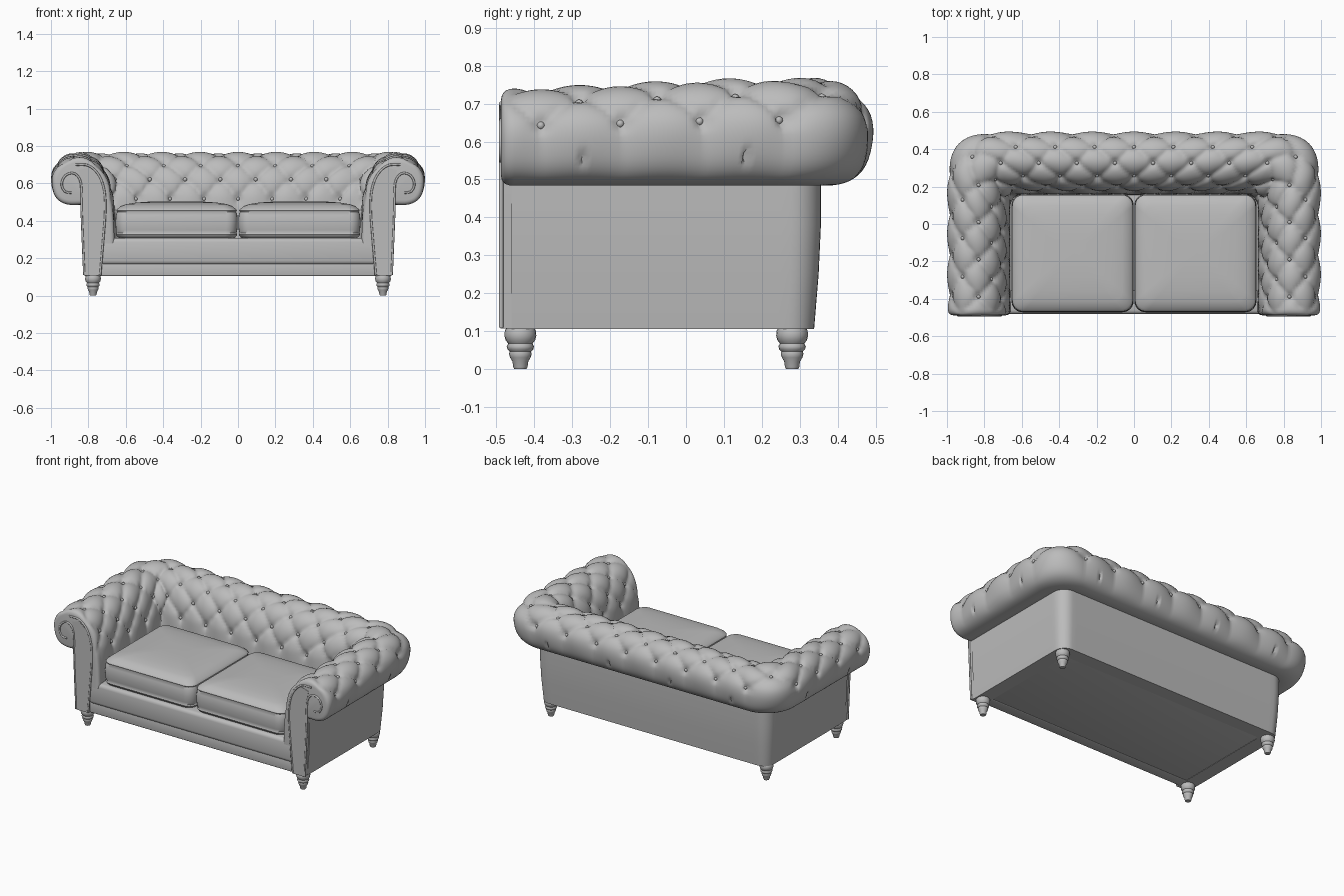
import bpy, bmesh, math
from mathutils import Vector

if "Cube" in bpy.data.objects:
    bpy.data.objects.remove(bpy.data.objects["Cube"])

grey = bpy.data.materials.new("grey upholstery")
grey.diffuse_color = (0.5, 0.5, 0.5, 1)
grey.use_nodes = True
grey.node_tree.nodes["Principled BSDF"].inputs["Base Color"].default_value = grey.diffuse_color


def finish(name, bm, angle=40):
    bmesh.ops.recalc_face_normals(bm, faces=bm.faces[:])
    me = bpy.data.meshes.new(name)
    bm.to_mesh(me)
    bm.free()
    me.materials.append(grey)
    ob = bpy.data.objects.new(name, me)
    bpy.context.collection.objects.link(ob)
    bpy.ops.object.select_all(action='DESELECT')
    ob.select_set(True)
    bpy.context.view_layer.objects.active = ob
    bpy.ops.object.shade_smooth_by_angle(angle=math.radians(angle))
    return ob


def loft(name, rings, closed=True, angle=40):
    """Skin a list of point rings and cap both ends."""
    bm = bmesh.new()
    vs = [[bm.verts.new(p) for p in r] for r in rings]
    n = len(vs[0])
    for a, b in zip(vs, vs[1:]):
        for i in range(n if closed else n - 1):
            j = (i + 1) % n
            bm.faces.new((a[i], a[j], b[j], b[i]))
    bm.faces.new(vs[0])
    bm.faces.new(vs[-1])
    return finish(name, bm, angle)


def box(name, x0, x1, y0, y1, z0, z1, bevel=0.01):
    bm = bmesh.new()
    bmesh.ops.create_cube(bm, size=1)
    for v in bm.verts:
        v.co = ((x0 + x1) / 2 + v.co.x * (x1 - x0), (y0 + y1) / 2 + v.co.y * (y1 - y0),
                (z0 + z1) / 2 + v.co.z * (z1 - z0))
    bmesh.ops.bevel(bm, geom=bm.edges[:], offset=bevel, segments=3, profile=0.5, affect='EDGES')
    return finish(name, bm)


def spline(pts, n):
    """Catmull-Rom through pts, resampled evenly; returns points and total length."""
    pts = [Vector(p) for p in pts]
    q = [2 * pts[0] - pts[1]] + pts + [2 * pts[-1] - pts[-2]]
    dense = []
    for i in range(1, len(q) - 2):
        a, b, c, d = q[i - 1:i + 3]
        for k in range(20):
            t = k / 20
            dense.append(0.5 * (2 * b + (c - a) * t + (2 * a - 5 * b + 4 * c - d) * t * t
                                + (3 * b - a - 3 * c + d) * t ** 3))
    dense.append(pts[-1])
    acc = [0]
    for a, b in zip(dense, dense[1:]):
        acc.append(acc[-1] + (b - a).length)
    out, j = [], 0
    for i in range(n):
        s = acc[-1] * i / (n - 1)
        while j < len(acc) - 2 and acc[j + 1] < s:
            j += 1
        out.append(dense[j].lerp(dense[j + 1], (s - acc[j]) / (acc[j + 1] - acc[j])))
    return out, acc[-1]


def u_path(p, d, z, X, Y, front, r):
    """Point on a rounded U: p runs -8..8, with 0 at the middle of the back."""
    s, sg = abs(p), (1 if p >= 0 else -1)
    cx, cy = X + d - r, Y + d - r
    if s <= 3.5:
        x, y = cx * s / 3.5, Y + d
    elif s <= 4.5:
        t = (s - 3.5) * math.pi / 2
        x, y = cx + r * math.sin(t), cy + r * math.cos(t)
    else:
        x, y = X + d, cy + (front - cy) * (s - 4.5) / 3.5
    return Vector((sg * x, y, z))


# Tufted arms and back: scroll profile swept around a U
N = 84
prof, LEN = spline([(-.17, .28), (-.165, .42), (-.155, .52), (-.135, .60), (-.10, .67), (-.05, .715),
                    (.01, .735), (.07, .728), (.122, .698), (.154, .65), (.162, .60), (.15, .54),
                    (.12, .502), (.07, .485), (0, .485), (-.03, .47), (-.03, .28)], N)
norms = []
for i in range(N):
    t = (prof[min(i + 1, N - 1)] - prof[max(i - 1, 0)]).normalized()
    norms.append(Vector((-t.y, t.x)))
V0, ROW, FRONT = .24, .095, -.488


def tuft(p, v):
    """Pillow height over a diamond lattice with deep button pits."""
    q = (v - V0) / (2 * ROW)
    qc = min(max(q, 0), 2.5)
    a, b = p + qc, p - qc
    ea, eb = a - round(a), b - round(b)
    h = math.sqrt(abs(math.sin(math.pi * a) * math.sin(math.pi * b)))
    du, dq = (ea + eb) / 2, (ea - eb) / 2 + q - qc
    pit = math.exp(-((du * .19) ** 2 + (dq * .19) ** 2) / .018 ** 2)
    out = abs(q - qc) * .19
    fade = max(0.0, 1 - out / .16) if out else 1
    return fade * .021 * (h - .55) - .016 * pit


def roll_point(p, i, extra=0.0):
    s = abs(p)
    e = (8 - s) * .21
    inset = .025 - math.sqrt(max(0, .025 ** 2 - max(0, .025 - e) ** 2))
    v = LEN * i / (N - 1)
    soft = min(1, e / .05)
    c = prof[i] + norms[i] * (tuft(p, v) * soft - inset + extra)
    k = min(max((8 - s) / 3.5, 0), 1)
    z = c.y if c.y < .48 else .48 + (c.y - .48) * (1 + .09 * k * k * (3 - 2 * k))
    r = max(.06, .12 + .6 * prof[i].x)
    return u_path(p, c.x, z, .83, .325, FRONT, r)


stations = [k / 18 for k in range(-143, 144)]
ends = [7.96, 7.975, 7.99, 8]
stations = [-e for e in reversed(ends)] + stations + ends
loft("tufted_arms_and_back", [[roll_point(p, i) for i in range(N)] for p in stations], True, 70)

# Buttons in the pits
bm = bmesh.new()
for k in range(6):
    i = round((V0 + k * ROW) / LEN * (N - 1))
    for m in range(-8, 9):
        p = m + (.5 if k % 2 else 0)
        if abs(p) < 7.8:
            c = roll_point(p, i, .003)
            g = bmesh.ops.create_uvsphere(bm, u_segments=10, v_segments=6, radius=.011)
            bmesh.ops.translate(bm, verts=g["verts"], vec=c)
finish("buttons", bm, 60)

# Smooth outer panel wrapping sides and back
wall = [(-.1, .105), (-.012, .105), (.0, .25), (.006, .38), (.006, .495), (-.1, .495)]
loft("outer_panel", [[u_path(k / 8, d, z, .832, .35, -.46, .075 + d * .5) for d, z in wall]
                     for k in range(-64, 65)], True, 35)

# Base and front rail
box("base", -.78, .78, -.455, .30, .107, .30)
box("lower_rail", -.74, .74, -.474, -.40, .105, .172, .006)
box("upper_rail", -.74, .74, -.482, -.35, .165, .308, .022)


def tube(name, pts, y, rad):
    line, _ = spline(pts, 40)
    rings = []
    for i, c in enumerate(line):
        t = (line[min(i + 1, 39)] - line[max(i - 1, 0)]).normalized()
        ring = []
        for k in range(8):
            a = k * math.pi / 4
            ring.append((c.x - t.y * rad * math.cos(a), y + rad * math.sin(a),
                         c.y + t.x * rad * math.cos(a)))
        rings.append(ring)
    return loft(name, rings, True, 60)


# Front posts and scroll piping on both arms
post = [(.735, .107), (.73, .20), (.72, .31), (.71, .45), (.715, .56), (.745, .64), (.80, .685),
        (.85, .67), (.838, .60), (.836, .48), (.828, .30), (.82, .107)]
for sg, side in ((-1, "left"), (1, "right")):
    loft(side + "_front_post", [[(sg * x, y, z) for x, z in post] for y in (-.45, -.49)], True, 30)
    tube(side + "_inner_piping", [(sg * x, z) for x, z in
         ((.737, .11), (.72, .31), (.71, .45), (.715, .56), (.745, .645), (.80, .695), (.87, .70))],
         -.488, .006)
    tube(side + "_scroll_piping", [(sg * x, z) for x, z in
         ((.822, .11), (.836, .45), (.836, .55), (.845, .62), (.88, .655), (.925, .64),
          (.943, .595), (.925, .555), (.89, .55))], -.488, .006)


# Seat cushions with crowned tops and welted edges
def rounded_rect(x0, x1, y0, y1, r, z):
    pts = []
    for cx, cy, a0 in ((x1 - r, y1 - r, 0), (x0 + r, y1 - r, 90), (x0 + r, y0 + r, 180), (x1 - r, y0 + r, 270)):
        for k in range(7):
            a = math.radians(a0 + k * 15)
            pts.append((cx + r * math.cos(a), cy + r * math.sin(a), z))
    return pts


layers = [(.08, .30), (.03, .303), (.012, .312), (.006, .32), (.002, .327), (.006, .334), (.002, .35), (0, .39),
          (.002, .43), (.008, .447), (.004, .454), (.008, .461), (.014, .466), (.03, .479), (.06, .489),
          (.11, .497), (.18, .502), (.25, .504)]
for sg, side in ((-1, "left"), (1, "right")):
    rings = []
    for ins, z in layers:
        x0, x1 = sorted((sg * (.002 + ins), sg * (.655 - ins)))
        rings.append(rounded_rect(x0, x1, -.472 + ins, .16 - ins, .06 - ins * .15, z))
    loft(side + "_seat_cushion", rings, True, 50)

# Turned feet
foot = [(.016, 0), (.019, .006), (.021, .02), (.027, .03), (.03, .04), (.028, .046), (.034, .052),
        (.036, .06), (.032, .067), (.039, .076), (.042, .088), (.041, .1), (.036, .11)]
for sx, side in ((-1, "left"), (1, "right")):
    for y, end in ((-.437, "front"), (.28, "back")):
        loft(f"{end}_{side}_foot", [[(sx * .775 + r * math.cos(k * math.pi / 10),
             y + r * math.sin(k * math.pi / 10), z) for k in range(20)] for r, z in foot], True, 50)
